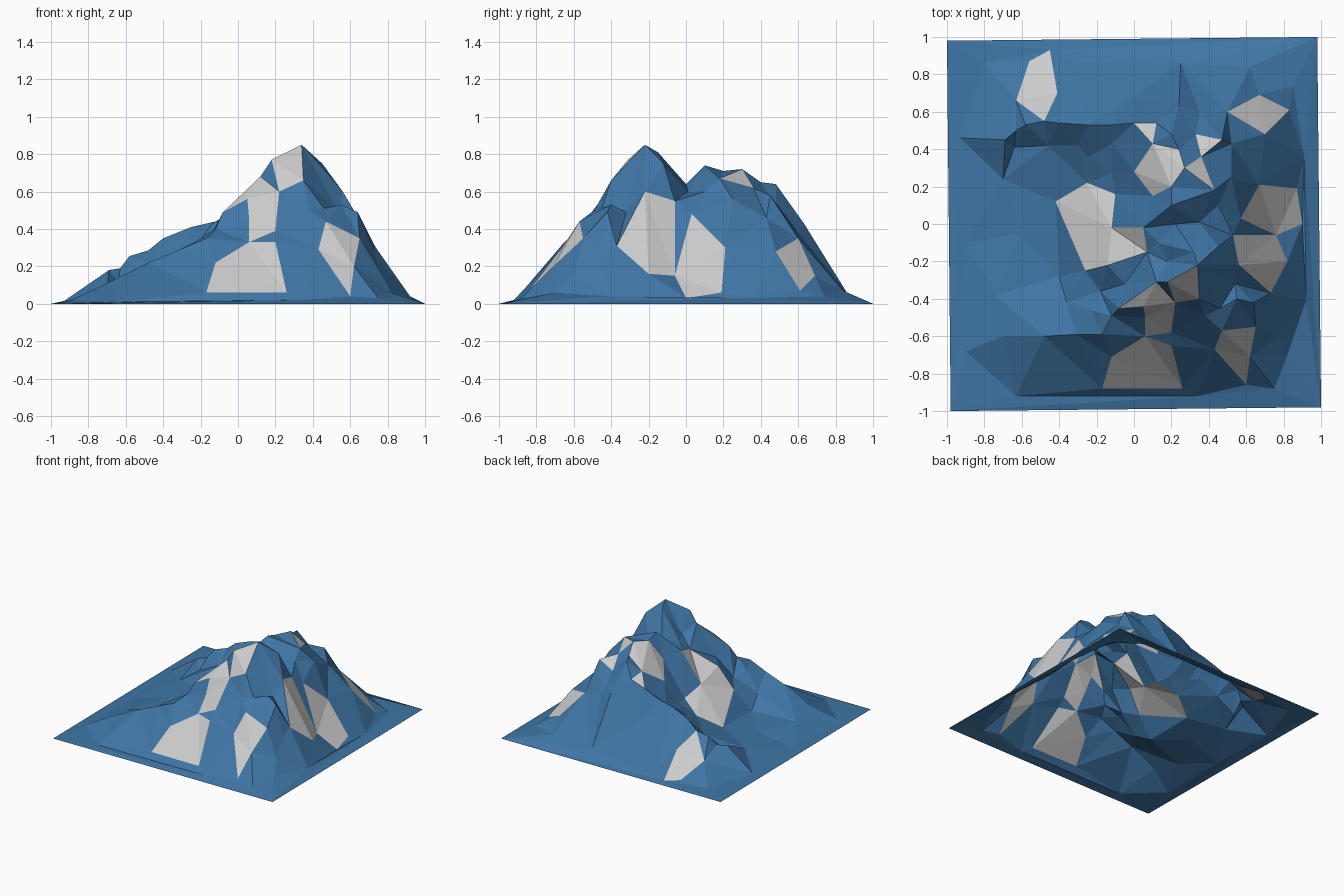
import bpy, bmesh
from mathutils import Vector
from mathutils.geometry import delaunay_2d_cdt

points, creases = [], []


def add(pts, crease=False):
    """Collect survey points; crease lines are forced into the triangulation."""
    start = len(points)
    points.extend(pts)
    if crease:
        creases.extend((i, i + 1) for i in range(start, len(points) - 1))


# Slightly skewed ground outline
corners = [(-1, .98, 0), (.98, 1, 0), (1, -.98, 0), (-.98, -1, 0)]
add(corners, True)
creases.append((3, 0))

# Foot of the mountain
add([(-.63, -.92, .01), (-.17, -.88, .06), (.26, -.88, .06), (.34, -.92, .02),
     (.6, -.86, .04), (.75, -.88, .03), (.92, -.41, .04), (.9, 0, .03),
     (.87, .19, .06), (.91, .36, .03), (.83, .61, .07), (.85, .74, .04),
     (.62, .84, .07), (.25, .86, .06), (-.33, .86, .04), (-.56, .87, .02), (-.45, .93, .01),
     (-.8, .86, .01), (-.93, .46, .015), (-.9, -.1, .01), (-.9, -.68, .015)])

# Main summit ridge, running west to east then down the east spur
add([(-.08, -.45, .49), (.12, -.31, .68), (.18, -.31, .77), (.34, -.22, .85),
     (.32, -.15, .81), (.45, -.12, .75), (.56, -.22, .6), (.73, -.37, .31),
     (.82, -.2, .16)], True)

# Northern summit ridge
add([(.53, -.06, .55), (.35, .01, .6), (.22, 0, .64), (.2, .1, .74), (.2, .2, .71),
     (.27, .3, .72), (.24, .4, .65), (.2, .48, .64), (.24, .63, .43)], True)
# North-east shoulder
add([(.36, .36, .62), (.47, .45, .58), (.5, .6, .35)], True)
add([(.33, .48, .53), (.35, .6, .38)])

# Long western arm
add([(.12, .54, .54), (0, .54, .5), (-.12, .53, .44), (-.25, .53, .41),
     (-.4, .54, .35), (-.48, .55, .285), (-.58, .53, .255), (-.63, .5, .19),
     (-.69, .45, .18)], True)

# Hollow below the western arm
add([(-.12, .43, .37), (-.3, .42, .29), (-.46, .42, .2), (-.64, .41, .11),
     (-.24, .36, .29), (-.12, .27, .31), (-.25, .22, .22), (-.42, .12, .13),
     (-.7, .24, .08), (-.4, -.28, .11), (-.6, -.05, .08), (-.74, -.38, .07)])

# Inner bowl between the ridges, with a low spur on its south side
add([(.1, .43, .57), (.1, .15, .56), (0, .28, .46), (-.1, .16, .3), (-.12, -.02, .35),
     (.05, -.02, .58), (.13, -.1, .6), (.18, -.2, .62)])
add([(.07, -.15, .54), (-.14, -.22, .43), (-.26, -.25, .26)], True)
add([(-.05, -.32, .44), (-.18, -.36, .3), (-.36, -.42, .19)])

# Southern ridge
add([(-.12, -.49, .4), (-.17, -.59, .35), (-.31, -.59, .29), (-.48, -.6, .22),
     (-.7, -.6, .11)], True)
add([(-.23, -.46, .33)])

# South face ledges and the south-east buttress
add([(.06, -.5, .45), (.06, -.6, .33), (.2, -.65, .33), (.2, -.58, .39), (.22, -.42, .6),
     (.05, -.44, .56), (-.12, -.71, .22), (.35, -.4, .66), (.38, -.49, .5)])
add([(.43, -.67, .29), (.47, -.57, .44), (.46, -.45, .51), (.55, -.4, .53),
     (.64, -.42, .49), (.65, -.55, .35), (.62, -.71, .2), (.77, -.6, .15)], True)
add([(.54, -.32, .49), (.73, -.46, .26), (.82, -.7, .06)])

# East and north faces
add([(.76, -.06, .15), (.57, .03, .48), (.67, .21, .3), (.45, .1, .6), (.43, .18, .67),
     (.52, .25, .56), (.52, .43, .46), (.7, .48, .28), (.67, .69, .15),
     (0, .68, .25), (-.41, .7, .17), (-.63, .66, .12)])

flat = [Vector(p[:2]) for p in points]
co, _, tris, origin, _, _ = delaunay_2d_cdt(flat, creases, [], 0, 1e-5)

# Rock outcrops: centre x, y and radius
outcrops = [(.06, -.77, .14), (.55, -.7, .12), (.12, -.5, .08), (.29, -.33, .07),
            (.1, -.4, .09), (.68, -.2, .12), (.74, .08, .14), (.67, .59, .12),
            (.13, .3, .14), (.07, .46, .07), (-.25, .06, .13), (-.2, -.12, .13),
            (-.03, -.08, .09), (-.5, .74, .13), (.38, .45, .05), (.36, .24, .06)]

# Drape the flat triangulation over the surveyed heights
bm = bmesh.new()
verts = [bm.verts.new((c.x, c.y, points[src[0]][2] if src else 0))
         for c, src in zip(co, origin)]
for t in tris:
    f = bm.faces.new([verts[i] for i in t])
    c = f.calc_center_median()
    f.material_index = int(any((c.x - x) ** 2 + (c.y - y) ** 2 < r * r
                               for x, y, r in outcrops))
bm.normal_update()
for f in bm.faces:
    if f.normal.z < 0:
        f.normal_flip()

mesh = bpy.data.meshes.new("mountain")
bm.to_mesh(mesh)
bm.free()
for name, colour in (("slope", (.05, .18, .38, 1)), ("rock", (.8, .8, .8, 1))):
    m = bpy.data.materials.new(name)
    m.diffuse_color = colour
    mesh.materials.append(m)
mountain = bpy.data.objects.new("mountain", mesh)
bpy.context.collection.objects.link(mountain)
